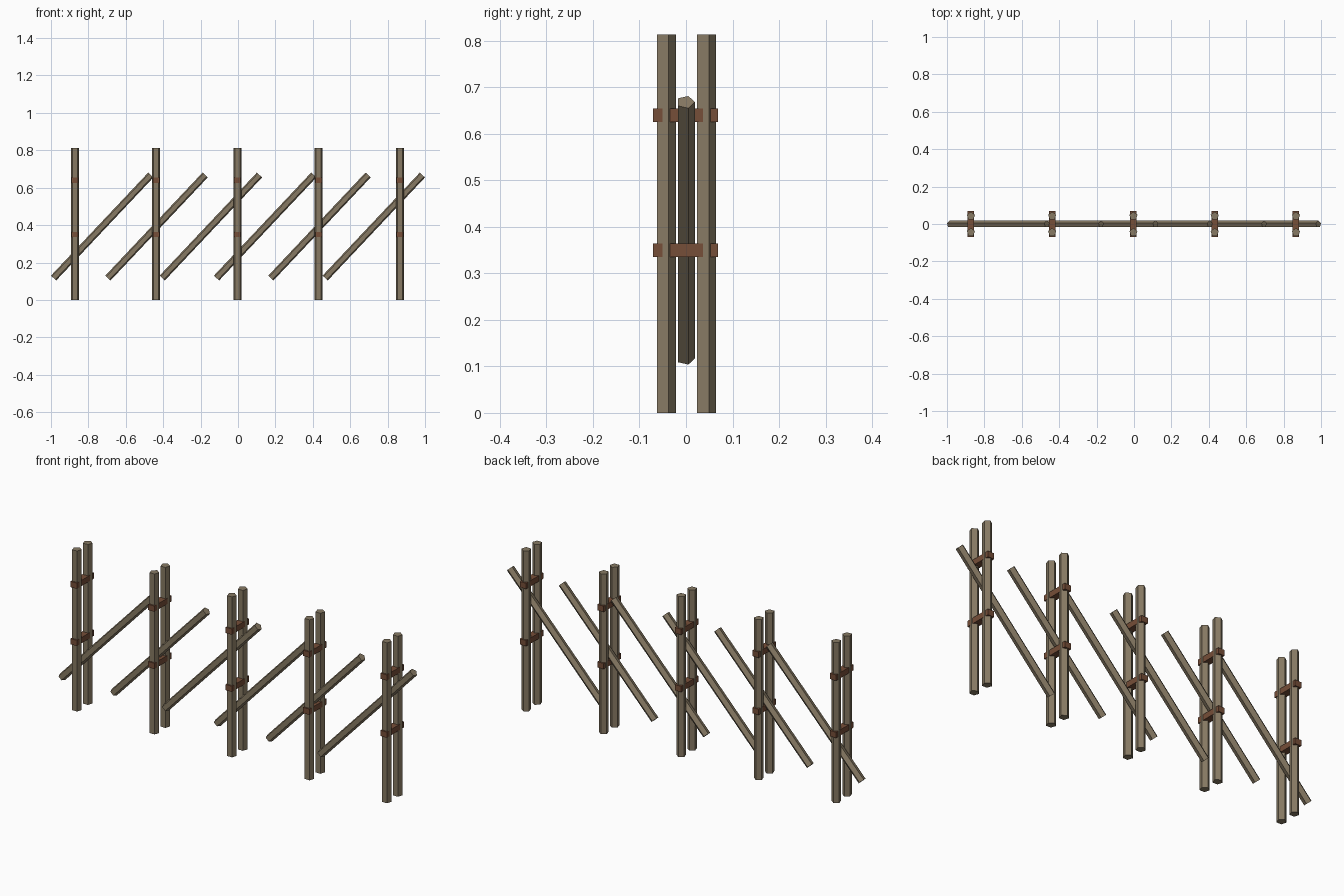
import bpy
from math import radians, atan2, hypot
from mathutils import Vector

default = bpy.data.objects.get("Cube")
if default:
    bpy.data.objects.remove(default, do_unlink=True)


def make_material(name, rgb):
    mat = bpy.data.materials.new(name)
    mat.use_nodes = True
    mat.diffuse_color = (*rgb, 1)
    mat.node_tree.nodes["Principled BSDF"].inputs["Base Color"].default_value = (*rgb, 1)
    return mat


wood = make_material("weathered_wood", (0.245, 0.195, 0.127))
leather = make_material("brown_binding", (0.18, 0.077, 0.04))


def finish(name, mat):
    obj = bpy.context.object
    obj.name = name
    obj.data.materials.append(mat)
    return obj


def pole(name, start, end, radius):
    """Five-sided pole in the xz plane, flat face to the front, ridge to the back."""
    a, b = Vector(start), Vector(end)
    d = b - a
    bpy.ops.mesh.primitive_cylinder_add(
        vertices=5, radius=radius, depth=d.length, location=(a + b) / 2,
        rotation=(0, atan2(d.x, d.z), 0))
    return finish(name, wood)


def binding(name, x, z):
    bpy.ops.mesh.primitive_cube_add(size=1, location=(x, -0.001, z))
    bpy.context.object.scale = (0.035, 0.139, 0.029)
    return finish(name, leather)


# Paired uprights with two bindings each
for i in range(5):
    x = -0.003 + 0.4345 * (i - 2)
    for side, y in (("front", -0.0445), ("back", 0.0423)):
        pole(f"{side}_post_{i + 1}", (x, y, 0), (x, y, 0.813), 0.0227)
    for level, z in (("lower", 0.35), ("upper", 0.64)):
        binding(f"{level}_binding_{i + 1}", x, z)

# Slanted rails held between the uprights
for i in range(6):
    x = -0.986 + 0.2904 * i
    pole(f"slanted_rail_{i + 1}", (x, -0.001, 0.117), (x + 0.52, -0.001, 0.668), 0.02)
